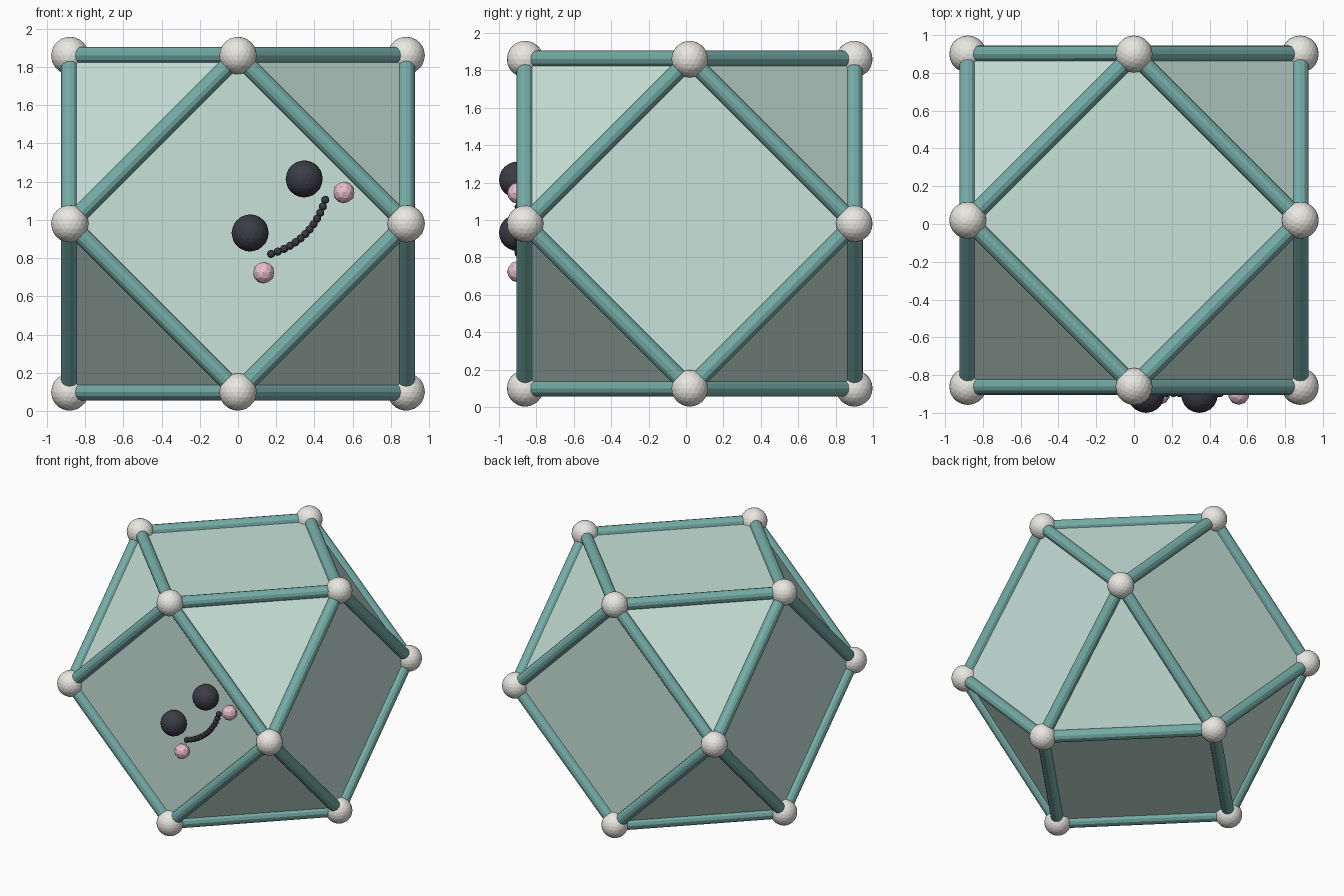
import bpy, bmesh, math
from itertools import combinations
from mathutils import Vector

if "Cube" in bpy.data.objects:
    bpy.data.objects.remove(bpy.data.objects["Cube"])

CENTRE = Vector((0, 0.02, 0.98))
A = 0.88


def material(name, rgb):
    m = bpy.data.materials.new(name)
    m.diffuse_color = (*rgb, 1)
    m.use_nodes = True
    m.node_tree.nodes["Principled BSDF"].inputs["Base Color"].default_value = m.diffuse_color
    return m


TEAL = material("teal", (0.18, 0.42, 0.39))
MINT = material("mint", (0.58, 0.76, 0.70))
WHITE = material("white", (0.82, 0.80, 0.76))
DARK = material("dark", (0.045, 0.045, 0.06))
PINK = material("pink", (0.80, 0.52, 0.60))


def ball(name, loc, radius, subdiv, mat):
    bpy.ops.mesh.primitive_ico_sphere_add(subdivisions=subdiv, radius=radius, location=loc)
    ob = bpy.context.object
    ob.name = name
    ob.data.materials.append(mat)
    return ob


def strut(name, p, q, radius, mat):
    d = q - p
    bpy.ops.mesh.primitive_cylinder_add(vertices=12, radius=radius, depth=d.length,
                                        location=(p + q) / 2,
                                        rotation=d.to_track_quat('Z', 'Y').to_euler())
    ob = bpy.context.object
    ob.name = name
    ob.data.materials.append(mat)


# cuboctahedron corners: the midpoints of a cube's edges
corners = []
for s in (-A, A):
    for t in (-A, A):
        corners += [CENTRE + Vector(v) for v in ((s, t, 0), (s, 0, t), (0, s, t))]

# flat panels
bm = bmesh.new()
for c in corners:
    bm.verts.new(c)
bmesh.ops.convex_hull(bm, input=bm.verts)
bmesh.ops.dissolve_limit(bm, angle_limit=math.radians(2), verts=bm.verts, edges=bm.edges)
bmesh.ops.recalc_face_normals(bm, faces=bm.faces)
mesh = bpy.data.meshes.new("panels")
bm.to_mesh(mesh)
bm.free()
mesh.materials.append(MINT)
bpy.context.collection.objects.link(bpy.data.objects.new("panels", mesh))

# edge struts and corner balls
for p, q in combinations(corners, 2):
    if (p - q).length < A * 1.5:
        strut("edge_strut", p, q, 0.045, TEAL)
for c in corners:
    ball("corner_ball", c, 0.098, 3, WHITE)


# tilted face on the front panel: u across, v down, turned 45 degrees
def on_face(u, v, y):
    k = math.sqrt(0.5)
    return Vector((0.205 + k * (u + v), y, 1.073 + k * (u - v)))


for s in (-1, 1):
    ball("eye", on_face(s * 0.2, 0, -0.903), 0.097, 3, DARK)
    ball("cheek", on_face(s * 0.297, 0.197, -0.90), 0.057, 2, PINK)

# smile made of small beads
N = 13
for i in range(N):
    t = 2 * i / (N - 1) - 1
    ball("smile_bead", on_face(0.2 * t, 0.155 + 0.053 * (1 - t * t), -0.895), 0.022, 2, DARK)
